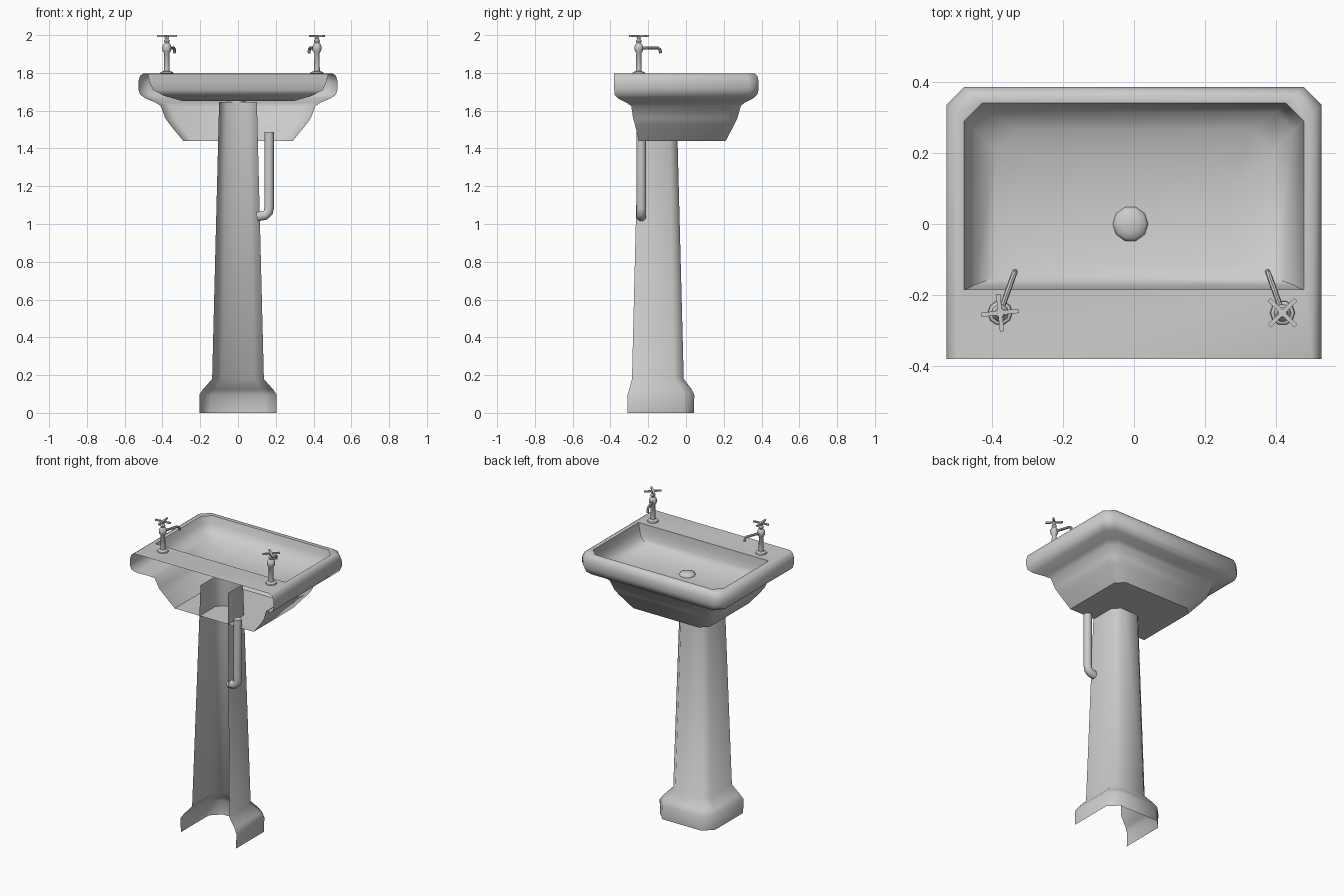
import bpy, bmesh, math
from mathutils import Vector, Matrix

if "Cube" in bpy.data.objects:
    bpy.data.objects.remove(bpy.data.objects["Cube"])


def finish(name, bm, angle=55):
    me = bpy.data.meshes.new(name)
    bm.to_mesh(me)
    bm.free()
    ob = bpy.data.objects.new(name, me)
    bpy.context.collection.objects.link(ob)
    bpy.ops.object.select_all(action='DESELECT')
    ob.select_set(True)
    bpy.context.view_layer.objects.active = ob
    bpy.ops.object.shade_smooth_by_angle(angle=math.radians(angle))
    return ob


def loft(bm, rings, closed=False, cap_start=False, cap_end=False):
    rows = [[bm.verts.new(p) for p in r] for r in rings]
    n = len(rows[0])
    for a, b in zip(rows, rows[1:]):
        for i in range(n if closed else n - 1):
            j = (i + 1) % n
            bm.faces.new((a[i], a[j], b[j], b[i]))
    if cap_start:
        bm.faces.new(rows[0][::-1])
    if cap_end:
        bm.faces.new(rows[-1])
    return rows


def u_ring(hx, yb, yf, c, z):
    # three-sided outline with cut front corners, open towards the wall
    return [(-hx, yb, z), (-hx, yf - c, z), (c - hx, yf, z),
            (hx - c, yf, z), (hx, yf - c, z), (hx, yb, z)]


def lathe(bm, profile, centre, n=10):
    cx, cy = centre
    rings = [[(cx + r * math.cos(2 * math.pi * i / n), cy + r * math.sin(2 * math.pi * i / n), z)
              for i in range(n)] for r, z in profile]
    loft(bm, rings, True, True, True)


def tube(bm, path, r, n=8):
    pts = [Vector(p) for p in path]
    rings = []
    side = None
    for i, p in enumerate(pts):
        t = (pts[min(i + 1, len(pts) - 1)] - pts[max(i - 1, 0)]).normalized()
        if side is None:
            side = t.orthogonal().normalized()
        side = (side - t * side.dot(t)).normalized()
        up = t.cross(side)
        rings.append([p + r * (math.cos(2 * math.pi * k / n) * side +
                               math.sin(2 * math.pi * k / n) * up) for k in range(n)])
    loft(bm, rings, True, True, True)


# Basin: outer skin, rolled rim, deck and bowl
bm = bmesh.new()
outer = [(.29, -.25, .21, .05, 1.44), (.36, -.27, .255, .05, 1.525),
         (.385, -.28, .272, .05, 1.56), (.41, -.29, .29, .05, 1.625),
         (.435, -.315, .31, .05, 1.642), (.49, -.36, .355, .05, 1.665),
         (.518, -.378, .378, .05, 1.685), (.528, -.38, .385, .05, 1.715),
         (.528, -.38, .385, .05, 1.755), (.518, -.38, .377, .05, 1.785),
         (.50, -.38, .362, .05, 1.798)]
skin = loft(bm, [u_ring(*p) for p in outer])
bm.faces.new(skin[0])
bowl = [(.478, -.185, .34, .05, 1.795), (.468, -.182, .33, .05, 1.75),
        (.45, -.172, .315, .05, 1.71), (.39, -.15, .265, .06, 1.678),
        (.29, -.11, .18, .07, 1.65)]
inner = loft(bm, [u_ring(*p) for p in bowl], True, False, True)
a, b = skin[-1], inner[0]
for i in range(5):
    bm.faces.new((a[i], a[i + 1], b[i + 1], b[i]))
bm.faces.new((a[0], b[0], b[5], a[5]))
finish("basin", bm)

# Pedestal: tapered shell, open at the back
bm = bmesh.new()
shell = [(.203, -.31, .042, .06, 0), (.205, -.31, .044, .06, .095),
         (.185, -.30, .03, .06, .125), (.137, -.286, -.012, .05, .18),
         (.1, -.25, -.05, .04, 1.645)]
loft(bm, [u_ring(*p) for p in shell])
finish("pedestal", bm)

# Waste plug: flattened dome
bm = bmesh.new()
lathe(bm, [(.05, 1.643), (.05, 1.654), (.042, 1.663), (.025, 1.669), (.005, 1.671)], (-.01, 0))
finish("drain_plug", bm)

# Supply pipe beside the pedestal
bm = bmesh.new()
tube(bm, [(.165, -.237, 1.487), (.165, -.237, 1.085), (.16, -.237, 1.062),
          (.145, -.237, 1.047), (.1, -.237, 1.038)], .026, 10)
finish("pipe", bm)


# Taps: turned body, spout and cross handle
def tap(name, x, lean, turn):
    y = -.25
    bm = bmesh.new()
    lathe(bm, [(.035, 1.796), (.033, 1.804), (.015, 1.81), (.014, 1.905), (.022, 1.915),
               (.025, 1.935), (.02, 1.95), (.012, 1.958), (.016, 1.97), (.009, 1.98),
               (.012, 1.99), (.012, 2.0)], (x, y))
    tube(bm, [(x, y, 1.93), (x + lean * .85, -.15, 1.932), (x + lean * .95, -.139, 1.926),
              (x + lean, -.134, 1.905)], .008)
    for k in range(2):
        rot = Matrix.Rotation(math.radians(turn + 90 * k), 4, 'Z')
        bmesh.ops.create_cube(bm, size=1, matrix=Matrix.Translation((x, y, 1.995)) @ rot
                              @ Matrix.Diagonal((.105, .012, .009, 1)))
    finish(name, bm, 40)


tap("tap_left", -.377, .042, 6)
tap("tap_right", .418, -.042, 45)
